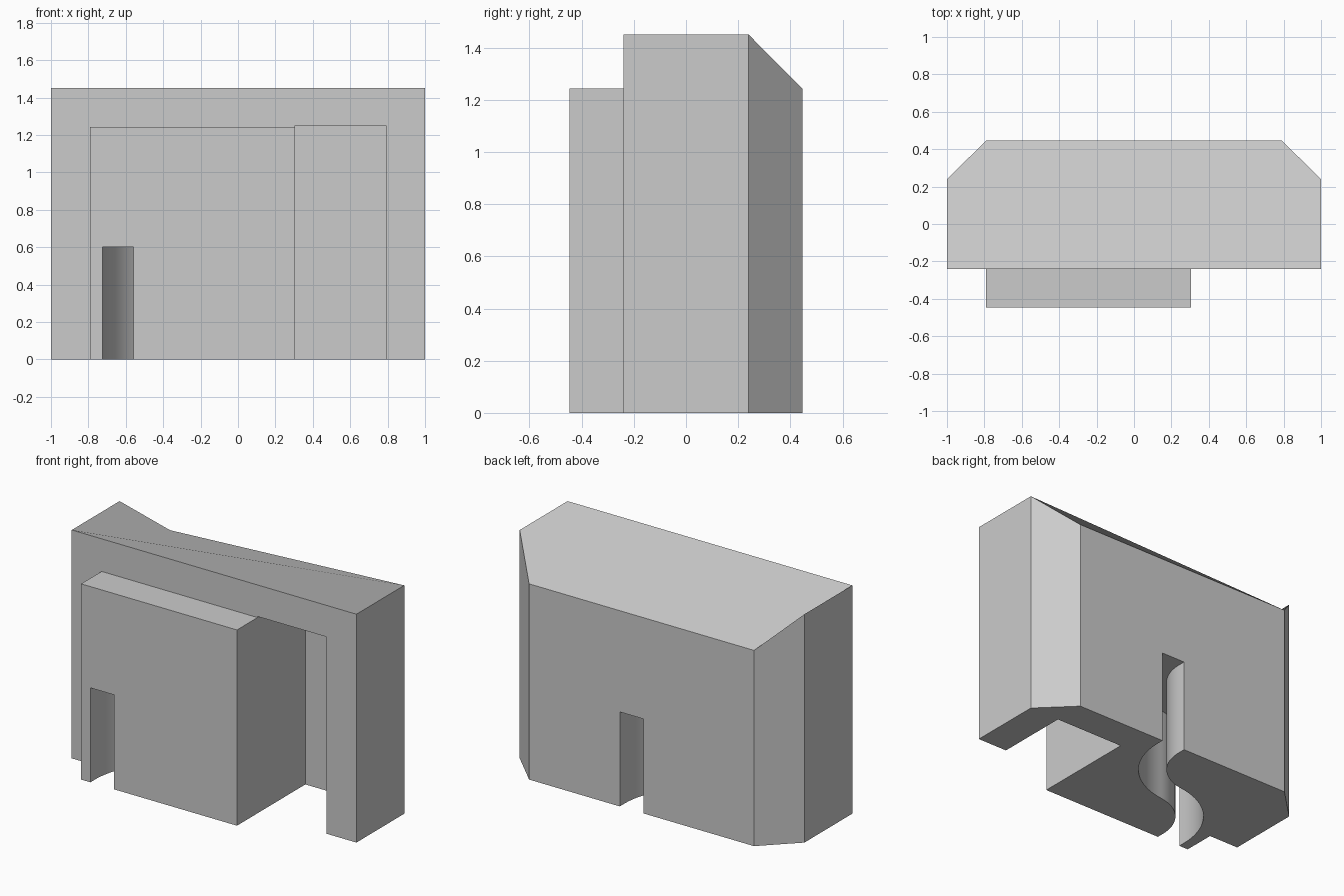
import bpy, bmesh, math
from mathutils import Vector

default = bpy.data.objects.get("Cube")
if default:
    bpy.data.objects.remove(default, do_unlink=True)

grey = bpy.data.materials.new("plain grey")
grey.use_nodes = True
grey.diffuse_color = (0.6, 0.6, 0.6, 1)
grey.node_tree.nodes["Principled BSDF"].inputs["Base Color"].default_value = (0.6, 0.6, 0.6, 1)


def make_object(name, bm):
    bmesh.ops.recalc_face_normals(bm, faces=bm.faces)
    mesh = bpy.data.meshes.new(name)
    bm.to_mesh(mesh)
    bm.free()
    mesh.materials.append(grey)
    obj = bpy.data.objects.new(name, mesh)
    bpy.context.collection.objects.link(obj)
    return obj


def prism(name, outline, z0, z1):
    bm = bmesh.new()
    base = bm.faces.new([bm.verts.new((x, y, z0)) for x, y in outline])
    top = bmesh.ops.extrude_face_region(bm, geom=[base])["geom"]
    bmesh.ops.translate(bm, vec=(0, 0, z1 - z0),
                        verts=[v for v in top if isinstance(v, bmesh.types.BMVert)])
    return make_object(name, bm)


def box(name, x0, x1, y0, y1, z0, z1):
    return prism(name, [(x0, y0), (x1, y0), (x1, y1), (x0, y1)], z0, z1)


def combine(target, tool, operation):
    mod = target.modifiers.new(tool.name, 'BOOLEAN')
    mod.operation = operation
    mod.solver = 'EXACT'
    mod.object = tool
    bpy.context.view_layer.objects.active = target
    bpy.ops.object.modifier_apply(modifier=mod.name)
    bpy.data.objects.remove(tool, do_unlink=True)


# Wall with a back that tapers at the sides and the top
FRONT, BACK, INSET, HEIGHT, SHOULDER = -0.24, 0.24, 0.79, 1.45, 1.243
DEPTH = 0.446
wall = prism("wall_block", [(-1, FRONT), (1, FRONT), (1, BACK), (INSET, DEPTH),
                            (-INSET, DEPTH), (-1, BACK)], 0, HEIGHT)
for v in wall.data.vertices:
    if v.co.y > BACK + 0.1 and v.co.z > 1:
        v.co.z = SHOULDER

# Raised front block, then the open bay beside it
combine(wall, box("front_block", -INSET, 0.5, -DEPTH, 0, 0, SHOULDER), 'UNION')
combine(wall, box("bay_cutter", 0.305, INSET, -0.7, BACK, -0.2, 1.25), 'DIFFERENCE')

# S-shaped passage from front to back: one half, then its point reflection
MID, EXIT, HALF_WIDTH, STRAIGHT, STEPS = -0.286, 0.07, 0.083, 0.045, 24
reach, rise = EXIT - MID, DEPTH - STRAIGHT
radius = (reach ** 2 + rise ** 2) / (2 * reach)
sweep = math.asin(min(1, rise / radius))
path = [(Vector((reach, DEPTH + 0.1)), Vector((1, 0)))]
for i in range(STEPS + 1):
    a = sweep * i / STEPS
    normal = Vector((math.cos(a), -math.sin(a)))
    path.append((Vector((reach - radius, rise)) + normal * radius, normal))
path += [(-p, n) for p, n in reversed(path[:-1])]
shift = Vector((MID, 0))
outline = [p + n * HALF_WIDTH + shift for p, n in path]
outline += [p - n * HALF_WIDTH + shift for p, n in reversed(path)]
combine(wall, prism("passage_cutter", outline, -0.2, 0.6), 'DIFFERENCE')

# Smooth the passage walls, keep the edges sharp
bpy.ops.object.select_all(action='DESELECT')
wall.select_set(True)
bpy.context.view_layer.objects.active = wall
bpy.ops.object.shade_smooth_by_angle(angle=math.radians(20))
